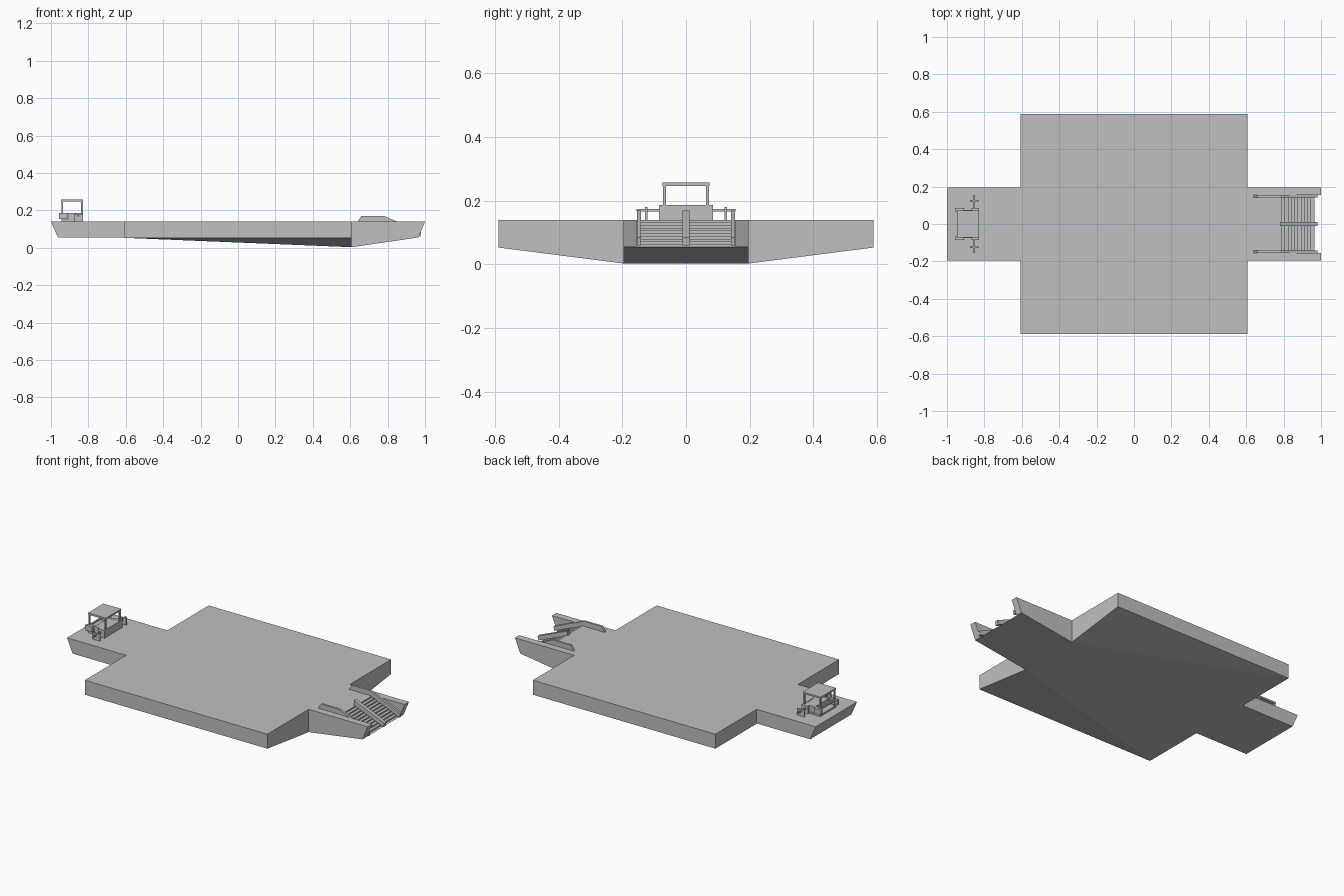
import bpy
import bmesh

cube = bpy.data.objects.get("Cube")
if cube:
    bpy.data.objects.remove(cube, do_unlink=True)

grey = bpy.data.materials.new("plain grey")
grey.use_nodes = True
COLOUR = (0.53, 0.53, 0.53, 1)
grey.diffuse_color = COLOUR
grey.node_tree.nodes["Principled BSDF"].inputs["Base Color"].default_value = COLOUR

DECK = 0.14      # deck height
CHINE = 0.055    # lower edge of the hull sides
KEEL = 0.003     # deepest line
HALF = 0.196     # half width of bow and stern


def finish(name, bm):
    bmesh.ops.recalc_face_normals(bm, faces=bm.faces)
    mesh = bpy.data.meshes.new(name)
    bm.to_mesh(mesh)
    bm.free()
    mesh.materials.append(grey)
    obj = bpy.data.objects.new(name, mesh)
    bpy.context.collection.objects.link(obj)
    return obj


def plate(name, profile, y0, y1):
    """Extrude an x-z profile from y0 to y1."""
    bm = bmesh.new()
    face = bm.faces.new([bm.verts.new((x, y0, z)) for x, z in profile])
    new = bmesh.ops.extrude_face_region(bm, geom=[face])["geom"]
    verts = [v for v in new if isinstance(v, bmesh.types.BMVert)]
    bmesh.ops.translate(bm, verts=verts, vec=(0, y1 - y0, 0))
    return finish(name, bm)


def box(name, x0, x1, y0, y1, z0, z1):
    return plate(name, [(x0, z0), (x1, z0), (x1, z1), (x0, z1)], y0, y1)


# Wide middle hull, its bottom deepening toward the bow
bm = bmesh.new()
for x, low in ((-0.607, CHINE), (0.607, KEEL)):
    for s in (-1, 1):
        for y, z in ((0.588, DECK), (0.588, CHINE - 0.002), (HALF, low)):
            bm.verts.new((x, s * y, z))
bmesh.ops.convex_hull(bm, input=bm.verts)
bmesh.ops.dissolve_limit(bm, angle_limit=0.001, verts=bm.verts, edges=bm.edges)
finish("middle_hull", bm)

# Stern with raked end
plate("stern_hull", [(-0.607, DECK), (-1, DECK), (-0.963, CHINE), (-0.607, CHINE)],
      -HALF, HALF)

# Bow: stepped centre between two raked arms
steps = 10
run, rise = 0.175 / steps, (DECK - CHINE) / steps
stair = [(0.607, KEEL), (0.607, DECK), (0.79, DECK)]
for i in range(steps):
    x, z = 0.79 + i * run, DECK - (i + 1) * rise
    stair += [(x, z), (x + run, z)]
plate("bow_stairs", stair, -0.155, 0.155)
arm = [(0.607, KEEL), (0.607, DECK), (1, DECK), (0.965, CHINE)]

# Stair rails, flat on deck then sloping with the steps
rail = [(0.64, DECK), (0.66, 0.17), (0.78, 0.17), (0.98, 0.085),
        (0.975, 0.06), (0.78, DECK)]
for side, s in (("left", 1), ("right", -1)):
    plate(side + "_bow_arm", arm, s * 0.155, s * HALF)
    plate(side + "_stair_rail", rail, s * 0.141, s * 0.154)
plate("centre_stair_beam", rail[2:], -0.011, 0.011)

# Open cabin: base, posts, roof frame
box("cabin_floor", -0.945, -0.83, -0.075, 0.075, DECK, 0.15)
box("cabin_console", -0.905, -0.83, -0.072, 0.072, DECK, 0.186)
box("cabin_roof", -0.947, -0.828, -0.073, 0.073, 0.247, 0.257)
for name, x in (("rear", -0.945), ("front", -0.839)):
    for side, y in (("left", 0.062), ("right", -0.072)):
        box(f"{side}_{name}_post", x, x + 0.009, y, y + 0.01, DECK, 0.25)
    box(name + "_cabin_sill", x, x + 0.009, -0.072, 0.072, 0.178, 0.187)

# Side fittings of the cabin
for side, s in (("left", 1), ("right", -1)):
    box(side + "_cabin_sill", -0.945, -0.83, s * 0.062, s * 0.072, 0.178, 0.187)
    box(side + "_locker", -0.957, -0.91, s * 0.068, s * 0.085, 0.155, 0.187)
    box(side + "_cabin_step", -0.87, -0.828, s * 0.072, s * 0.085, DECK, 0.187)
    box(side + "_winch_plate", -0.877, -0.829, s * 0.121, s * 0.129, DECK, 0.18)
    box(side + "_winch_bar", -0.859, -0.851, s * 0.08, s * 0.155, 0.166, 0.174)
